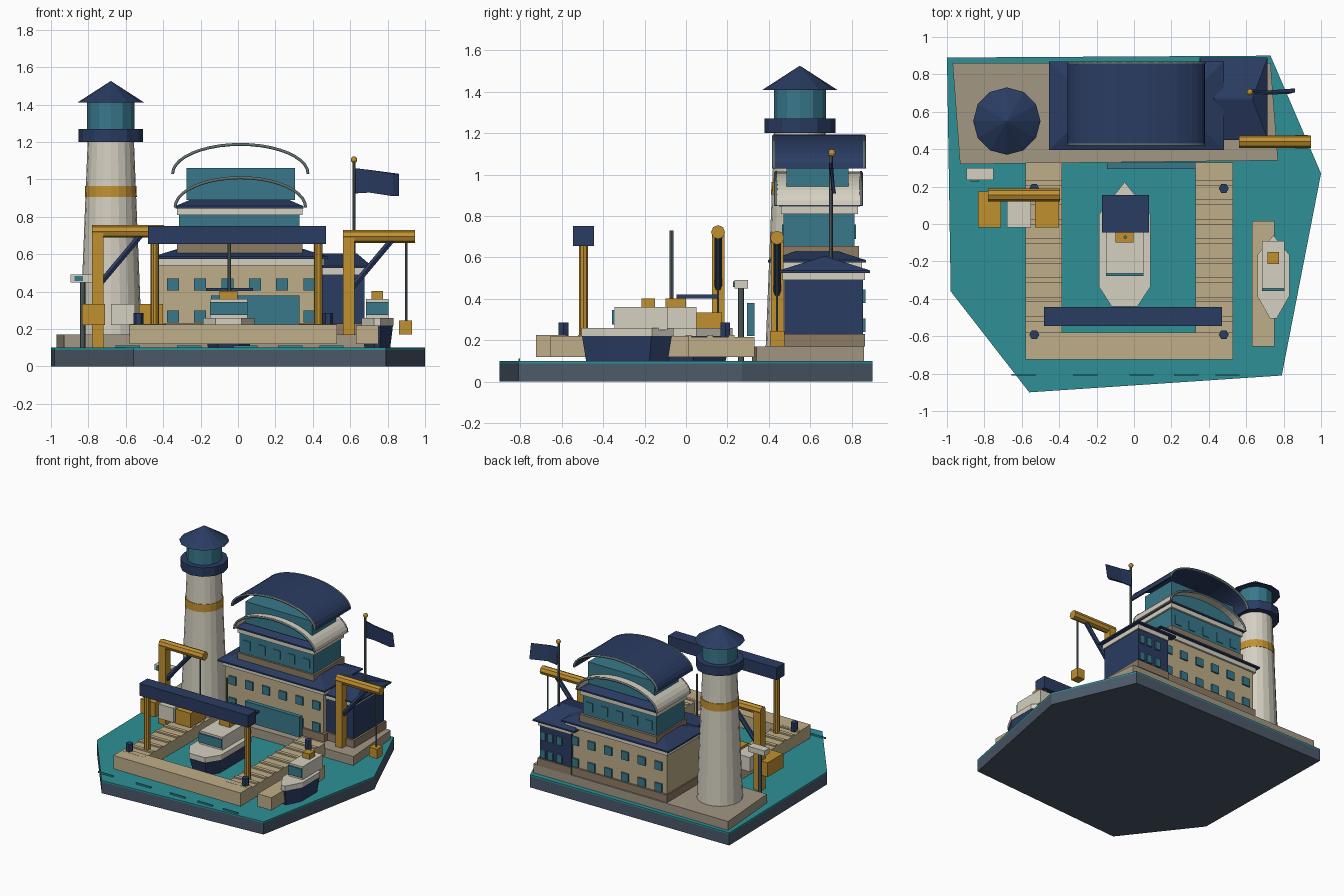
import bpy, bmesh
from math import sin, cos, pi
from mathutils import Vector

if "Cube" in bpy.data.objects:
    bpy.data.objects.remove(bpy.data.objects["Cube"])

PALETTE = {
    "navy": (.023, .045, .122), "gold": (.53, .28, .03), "tan": (.52, .42, .25),
    "cream": (.66, .63, .53), "glass": (.04, .19, .26), "water": (.026, .28, .31),
    "slate": (.07, .1, .14), "metal": (.12, .16, .16), "stone": (.36, .31, .23),
    "plinth": (.27, .2, .13),
}
MATS = {}
for key, rgb in PALETTE.items():
    MATS[key] = bpy.data.materials.new(key)
    MATS[key].diffuse_color = (*rgb, 1)


def finish(name, bm, mat):
    bmesh.ops.recalc_face_normals(bm, faces=bm.faces)
    me = bpy.data.meshes.new(name)
    bm.to_mesh(me)
    bm.free()
    ob = bpy.data.objects.new(name, me)
    bpy.context.collection.objects.link(ob)
    me.materials.append(MATS[mat])
    return ob


def loft(name, rings, mat):
    """Skin between equal-length vertex rings, capped at both ends."""
    bm = bmesh.new()
    vs = [[bm.verts.new(p) for p in r] for r in rings]
    n = len(vs[0])
    for a, b in zip(vs, vs[1:]):
        for i in range(n):
            j = (i + 1) % n
            bm.faces.new((a[i], a[j], b[j], b[i]))
    bm.faces.new(vs[0])
    bm.faces.new(vs[-1])
    return finish(name, bm, mat)


def rect(x0, x1, y0, y1, z):
    return [(x0, y0, z), (x1, y0, z), (x1, y1, z), (x0, y1, z)]


def box(name, x0, x1, y0, y1, z0, z1, mat):
    return loft(name, [rect(x0, x1, y0, y1, z0), rect(x0, x1, y0, y1, z1)], mat)


def hip(name, x0, x1, y0, y1, z0, z1, dx, dy, mat, lip=.012):
    return loft(name, [rect(x0, x1, y0, y1, z0), rect(x0, x1, y0, y1, z0 + lip),
                       rect(x0 + dx, x1 - dx, y0 + dy, y1 - dy, z1)], mat)


def prism(name, pts, z0, z1, mat):
    return loft(name, [[(x, y, z) for x, y in pts] for z in (z0, z1)], mat)


def rod(name, a, b, r0, mat, r1=None, n=8):
    a, b = Vector(a), Vector(b)
    q = (b - a).to_track_quat('Z', 'Y')
    ring = lambda c, r: [c + q @ Vector((r * cos(2 * pi * i / n), r * sin(2 * pi * i / n), 0)) for i in range(n)]
    return loft(name, [ring(a, r0), ring(b, r0 if r1 is None else r1)], mat)


# Island base and water
shore = [(-1, .89), (.73, .9), (1, .27), (.79, -.81), (-.56, -.9), (-.98, -.36)]
prism("island_base", shore, 0, .088, "slate")
prism("water", shore, .088, .1, "water")
for i, x in enumerate((-.59, -.26, .04, .28, .5)):
    box(f"ripple_{i}", x - .065, x + .065, -.81, -.802, .1, .112, "water")

# Stone quay
prism("quay", [(-.97, .86), (.73, .86), (.77, .34), (-.93, .32)], .1, .17, "stone")

# Lighthouse
def tower(name, z0, z1, r0, r1, mat, n=12):
    return rod(name, (-.68, .55, z0), (-.68, .55, z1), r0, mat, r1, n)

tower("lighthouse_shaft", .17, 1.2, .165, .124, "cream", 20)
tower("lighthouse_band", .905, .965, .139, .137, "gold", 20)
tower("lighthouse_gallery", 1.2, 1.27, .172, .172, "navy")
tower("lighthouse_lantern", 1.27, 1.41, .126, .126, "glass")
tower("lighthouse_roof", 1.41, 1.525, .18, .002, "navy")

# Main hall
box("hall_plinth", -.43, .46, .42, .85, .17, .23, "plinth")
box("hall_walls", -.42, .44, .435, .835, .23, .54, "tan")
box("hall_cornice", -.435, .46, .42, .85, .54, .575, "cream")
hip("hall_roof", -.455, .48, .395, .87, .575, .65, .2, .2, "navy")
for i in range(6):
    x = -.348 + i * .146
    for j, z in enumerate((.235, .405)):
        for side, y in (("front", .435), ("back", .835)):
            box(f"hall_window_{side}_{i}_{j}", x - .032, x + .032, y - .012, y + .012, z, z + .065, "glass")
box("dock_gate", -.145, .33, .295, .33, .22, .38, "glass")

# Annex
box("annex_plinth", .4, .69, .46, .865, .17, .23, "plinth")
box("annex_walls", .4, .675, .475, .855, .23, .49, "navy")
box("annex_cornice", .4, .685, .465, .865, .49, .53, "cream")
hip("annex_roof", .35, .715, .45, .89, .525, .605, .08, .215, "navy")
for i, x in enumerate((.5, .58, .645)):
    for j, z in enumerate((.24, .38)):
        box(f"annex_window_{i}_{j}", x - .022, x + .022, .845, .867, z, z + .065, "glass")

# Stacked upper storeys
box("upper_plinth", -.325, .345, .455, .835, .6, .655, "plinth")
box("upper_storey", -.315, .33, .47, .815, .655, .81, "glass")
box("upper_cornice", -.325, .345, .46, .83, .81, .85, "cream")
hip("upper_roof", -.335, .35, .45, .84, .845, .9, .1, .1, "navy")
for i in range(5):
    x = -.25 + i * .13
    for side, y in (("front", .47), ("back", .815)):
        box(f"upper_window_{side}_{i}", x - .03, x + .03, y - .006, y + .006, .69, .76, "glass")
box("top_storey", -.275, .305, .485, .785, .89, 1.06, "glass")


def vault(name, half, z0, h, y0, y1, mat, n=20):
    """Thin curved roof shell with a tube along each rim."""
    arc = lambda g: [(.0125 + (half - g) * cos(pi * i / n), z0 + (h - g) * sin(pi * i / n)) for i in range(n + 1)]
    profile = arc(0) + arc(.014)[::-1]
    ob = loft(name, [[(x, y, z) for x, z in profile] for y in (y0, y1)], mat)
    for side, y in (("front", y0), ("back", y1)):
        cu = bpy.data.curves.new(f"{name}_rim_{side}", 'CURVE')
        cu.dimensions = '3D'
        cu.bevel_depth, cu.bevel_resolution, cu.use_fill_caps = .009, 1, True
        sp = cu.splines.new('POLY')
        sp.points.add(n)
        for p, (x, z) in zip(sp.points, arc(.006)):
            p.co = (x, y, z, 1)
        cu.materials.append(MATS["metal"])
        bpy.context.collection.objects.link(bpy.data.objects.new(cu.name, cu))
    return ob


vault("lower_vault", .355, .85, .165, .435, .845, "cream")
vault("top_vault", .368, 1.03, .163, .425, .86, "navy")

# Flag
rod("flag_pole", (.62, .7, .56), (.62, .7, 1.1), .009, "metal")
bpy.ops.mesh.primitive_uv_sphere_add(segments=10, ring_count=6, radius=.018, location=(.62, .705, 1.105))
bpy.context.object.name = "flag_finial"
bpy.context.object.data.materials.append(MATS["gold"])
flag = [(.625, .705, 1.06, .925), (.7, .695, 1.05, .93), (.83, .7, 1.03, .91)]
loft("flag", [[(x, y - .004, t), (x + d, y + .004, t), (x + d, y + .015 + d / 3, b), (x, y + .007, b)]
              for (x, y, t, b), d in zip(flag, (0, .01, .03))], "navy")

# Piers with planks
for side, x0, x1 in (("left", -.58, -.385), ("right", .33, .53)):
    box(f"{side}_pier", x0, x1, -.58, .33, .12, .215, "tan")
    for i in range(9):
        y = .22 - i * .104
        box(f"{side}_plank_{i}", x0, x1, y - .014, y + .014, .2, .226, "tan")
    for j, y in enumerate((-.592, .19)):
        x = x0 + .047 if side == "left" else x1 - .05
        rod(f"{side}_bollard_{j}", (x, y, .21), (x, y, .285), .027, "navy", n=6)
box("front_pier", -.58, .53, -.725, -.58, .12, .225, "tan")
box("side_dock", .63, .75, -.655, .015, .12, .22, "tan")

# Gantry
for side, x in (("left", -.445), ("right", .43)):
    rod(f"gantry_post_{side}", (x, -.495, .21), (x, -.495, .67), .023, "gold", n=10)
box("gantry_beam", -.48, .47, -.545, -.445, .655, .752, "navy")


# Cranes
def crane(tag, x, y, z0, arm_z, x_end, x_hook, hook_z):
    box(f"{tag}_crane_post", x - .03, x + .03, y - .03, y + .03, z0, arm_z, "gold")
    rod(f"{tag}_crane_arm", (x - .03, y, arm_z), (x_end, y, arm_z), .034, "gold", n=8)
    rod(f"{tag}_crane_brace", (x + .02, y, arm_z - .27), (x + .23, y, arm_z - .02), .018, "navy", n=6)
    rod(f"{tag}_crane_cable", (x_hook, y, arm_z), (x_hook, y, hook_z), .006, "metal", n=6)


crane("right", .592, .44, .17, .695, .945, .9, .24)
box("right_crane_load", .862, .93, .405, .475, .17, .245, "gold")
crane("left", -.75, .155, .1, .722, -.395, -.44, .33)

# Crates
for i, (x0, x1, m) in enumerate(((-.835, -.71, "gold"), (-.68, -.55, "cream"), (-.53, -.4, "gold"))):
    box(f"crate_{i}", x0, x1, -.02, .175, .222, .335, m)

# Signal post
rod("signal_post", (-.83, .265, .1), (-.83, .265, .46), .014, "metal")
box("signal_head", -.895, -.75, .235, .3, .45, .492, "cream")
box("signal_lens", -.875, -.83, .228, .24, .458, .483, "glass")


# Boats
def boat(tag, cx, half, y_bow, y_sh, y_q, y_stern, tail, cab, stack):
    def ring(s, z):
        pts = [(0, y_bow), (-half, y_sh), (-half, y_q), (-tail, y_stern), (tail, y_stern), (half, y_q), (half, y_sh)]
        cy = (y_bow + y_stern) / 2
        return [(cx + px * s, cy + (py - cy) * (.5 + s / 2), z) for px, py in pts]
    loft(f"{tag}_hull", [ring(.8, .1), ring(.98, .225)], "navy")
    loft(f"{tag}_deck", [ring(1, .22), ring(1, .258)], "cream")
    w, y0, y1 = cab
    box(f"{tag}_cabin", cx - w, cx + w, y0, y1, .25, .36, "cream")
    box(f"{tag}_windscreen", cx - w, cx + w, y0 - .012, y0, .275, .345, "glass")
    sw, s0, s1 = stack
    box(f"{tag}_stack", cx - sw, cx + sw, s0, s1, .355, .402, "gold")


boat("large_boat", -.05, .138, .225, .05, -.335, -.44, .07, (.1, -.265, .05), (.048, -.1, 0))
box("large_boat_canopy", -.17, .08, -.045, .155, .402, .42, "navy")
rod("large_boat_mast", (-.047, -.07, .36), (-.047, -.07, .73), .009, "metal")
boat("small_boat", .745, .086, -.06, -.165, -.385, -.505, .018, (.06, -.345, -.09), (.03, -.215, -.15))

for m in bpy.data.materials:
    if m.users and not m.is_grease_pencil:
        m.use_nodes = True
        m.node_tree.nodes["Principled BSDF"].inputs["Base Color"].default_value = m.diffuse_color
